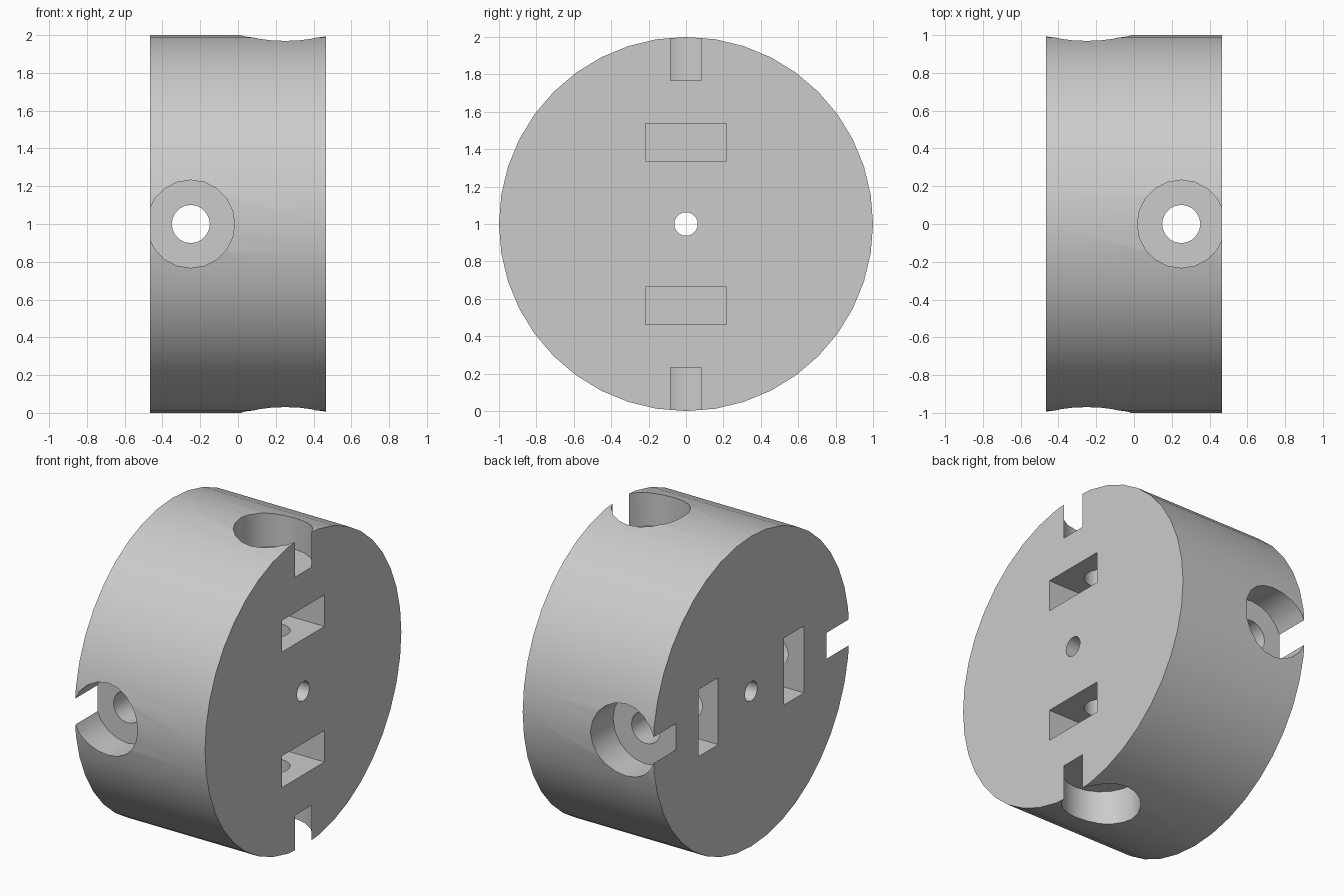
import bpy
from math import pi, radians
from mathutils import Matrix, Vector

cube = bpy.data.objects.get("Cube")
if cube:
    bpy.data.objects.remove(cube, do_unlink=True)

HALF = 0.465      # half the hub width
BORE_X = 0.25     # bore offset from the mid plane
CENTRE = Vector((0, 0, 1))

grey = bpy.data.materials.new("light grey")
grey.use_nodes = True
grey.diffuse_color = (0.6, 0.6, 0.6, 1)
grey.node_tree.nodes["Principled BSDF"].inputs["Base Color"].default_value = (0.6, 0.6, 0.6, 1)


def cylinder(name, radius, length, sides, offset=(0, 0, 0), axis="Z"):
    turn = {"X": (0, pi / 2, 0), "Y": (pi / 2, 0, 0), "Z": (0, 0, 0)}[axis]
    bpy.ops.mesh.primitive_cylinder_add(vertices=sides, radius=radius, depth=length,
                                        location=CENTRE + Vector(offset), rotation=turn)
    bpy.context.object.name = name
    return bpy.context.object


def box(name, size, offset):
    bpy.ops.mesh.primitive_cube_add(size=1, location=CENTRE + Vector(offset))
    ob = bpy.context.object
    ob.name = name
    ob.scale = size
    return ob


def cut(target, cutter):
    cutter.hide_render = True
    mod = target.modifiers.new(cutter.name, "BOOLEAN")
    mod.operation = "DIFFERENCE"
    mod.solver = "EXACT"
    mod.object = cutter
    bpy.context.view_layer.objects.active = target
    bpy.ops.object.modifier_apply(modifier=mod.name)
    bpy.data.objects.remove(cutter, do_unlink=True)


# Hub body, with its axle along x
hub = cylinder("hub", 1, 2 * HALF, 40, axis="X")
hub.data.materials.append(grey)

# Axle hole
cut(hub, cylinder("axle_hole", 0.063, 2, 20, axis="X"))

# One crossing bore per face: vertical on the +x side, front to back on the -x side
for side, axis in ((1, "Z"), (-1, "Y")):
    x = side * BORE_X
    cut(hub, cylinder("bolt_hole", 0.101, 3, 20, (x, 0, 0), axis))
    for end in (1, -1):
        def place(along):
            return (x, 0, end * along) if axis == "Z" else (x, end * along, 0)

        # Counterbore, which breaks through the face as a narrow slot
        cut(hub, cylinder("counterbore", 0.2325, 0.5, 20, place(0.768 + 0.25), axis))

        # Rectangular nut pocket, open at the face
        size = (0.93, 0.432, 0.203) if axis == "Z" else (0.93, 0.203, 0.432)
        pocket = place(0.437)
        cut(hub, box("nut_pocket", size, (side * 0.5,) + pocket[1:]))

bpy.ops.object.select_all(action="DESELECT")
hub.select_set(True)
bpy.context.view_layer.objects.active = hub
bpy.ops.object.shade_smooth_by_angle(angle=radians(30))
